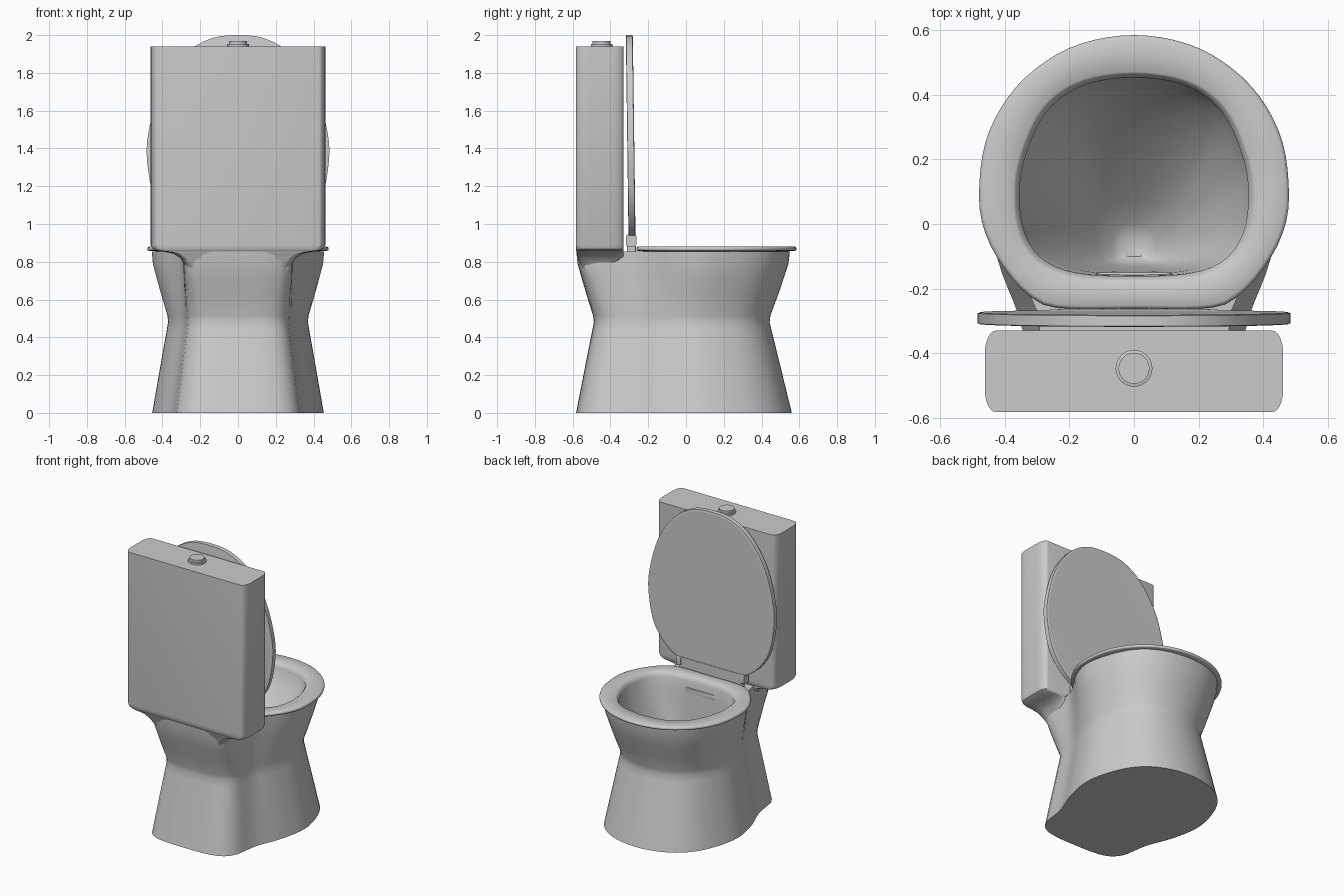
import bpy, bmesh, math
from mathutils import Vector

if "Cube" in bpy.data.objects:
    bpy.data.objects.remove(bpy.data.objects["Cube"])


def outline(half, n=72):
    """Closed smooth outline from a half profile (x >= 0, first and last on the axis)."""
    pts = [Vector(p) for p in half]
    pts += [Vector((-p.x, p.y)) for p in reversed(pts[1:-1])]
    m, dense = len(pts), []
    for i in range(m):
        a, b, c, d = (pts[(i + k) % m] for k in (-1, 0, 1, 2))
        for j in range(16):
            t = j / 16
            dense.append(0.5 * (2 * b + (c - a) * t + (2 * a - 5 * b + 4 * c - d) * t * t
                                + (3 * b - a - 3 * c + d) * t ** 3))
    # resample evenly by length
    dense.append(dense[0])
    lens = [0.0]
    for p, q in zip(dense, dense[1:]):
        lens.append(lens[-1] + (q - p).length)
    out, k = [], 0
    for i in range(n):
        s = lens[-1] * i / n
        while lens[k + 1] < s:
            k += 1
        out.append(dense[k].lerp(dense[k + 1], (s - lens[k]) / max(lens[k + 1] - lens[k], 1e-9)))
    return out


def flat(ol, z, s=1.0, cy=0.0, dy=0.0):
    """Outline laid at height z, scaled about (0, cy) and shifted by dy."""
    return [Vector((p.x * s, cy + (p.y - cy) * s + dy, z)) for p in ol]


def mix(a, b, t):
    return [p.lerp(q, t) for p, q in zip(a, b)]


def loft(name, rings, closed=False, angle=38):
    bm = bmesh.new()
    vr = [[bm.verts.new(p) for p in r] for r in rings]
    n = len(vr[0])
    for a, b in list(zip(vr, vr[1:])) + ([(vr[-1], vr[0])] if closed else []):
        for i in range(n):
            j = (i + 1) % n
            bm.faces.new((a[i], a[j], b[j], b[i]))
    if not closed:
        bm.faces.new(vr[0])
        bm.faces.new(vr[-1])
    bmesh.ops.recalc_face_normals(bm, faces=bm.faces)
    me = bpy.data.meshes.new(name)
    bm.to_mesh(me)
    bm.free()
    ob = bpy.data.objects.new(name, me)
    bpy.context.collection.objects.link(ob)
    bpy.ops.object.select_all(action='DESELECT')
    ob.select_set(True)
    bpy.context.view_layer.objects.active = ob
    bpy.ops.object.shade_smooth_by_angle(angle=math.radians(angle))
    return ob


def rounded_rect(w, y0, y1, z, rx=0.035, ry=None, seg=6):
    ry = ry or rx
    pts = []
    for cx, cy, a0 in ((w - rx, y1 - ry, 0), (rx - w, y1 - ry, 90), (rx - w, y0 + ry, 180), (w - rx, y0 + ry, 270)):
        for i in range(seg + 1):
            a = math.radians(a0 + 90 * i / seg)
            pts.append(Vector((cx + rx * math.cos(a), cy + ry * math.sin(a), z)))
    return pts


def circle(r, y, z, n=32):
    return [Vector((r * math.cos(2 * math.pi * i / n), y + r * math.sin(2 * math.pi * i / n), z)) for i in range(n)]


# outlines seen from above
foot = outline([(0, .56), (.22, .51), (.37, .37), (.452, .12), (.425, -.1), (.355, -.29),
                (.335, -.40), (.32, -.48), (.265, -.548), (.16, -.577), (0, -.582)])
deck = outline([(0, .55), (.22, .505), (.37, .37), (.455, .12), (.425, -.05), (.34, -.19),
                (.295, -.29), (.292, -.40), (.288, -.51), (.255, -.562), (.15, -.579), (0, -.58)])
seat_out = outline([(0, .585), (.2, .545), (.36, .43), (.455, .27), (.48, .09), (.46, -.03),
                    (.40, -.14), (.32, -.225), (.23, -.26), (0, -.262)])
hole = outline([(0, .465), (.17, .437), (.285, .35), (.352, .2), (.367, .08), (.35, -.035),
                (.29, -.12), (.18, -.163), (0, -.172)])

# pedestal with the deep bowl sunk into it
waist = flat(foot, .48, .815, -.02, -.01)
top = flat(deck, .855)
rings = [flat(foot, 0), flat(foot, .24, .908, -.02, -.005), flat(foot, .44, .83, -.02, -.009), waist,
         flat(foot, .515, .822, -.02, -.01)]
for t, z in ((.4, .62), (.72, .72), (.93, .79)):
    r = mix(waist, top, t)
    for p in r:
        p.z = z
    rings.append(r)
rings.append(top)
for z, s, dy in ((.855, .98, 0), (.83, .96, 0), (.76, .90, -.012), (.66, .78, -.045), (.56, .64, -.085),
                 (.46, .48, -.13), (.37, .32, -.17), (.31, .19, -.20), (.29, .10, -.21)):
    rings.append(flat(hole, z, s, .14, dy))
loft("bowl_pedestal", rings)

# seat ring
loft("seat", [flat(seat_out, .858, .98, .14), flat(seat_out, .860, .995, .14), flat(seat_out, .868, 1, .14),
              flat(seat_out, .876, .995, .14), flat(seat_out, .881, .975, .14),
              flat(hole, .881, 1.02, .14), flat(hole, .875, 1, .14), flat(hole, .858, .97, .14),
              flat(hole, .85, .965, .14)], closed=True, angle=60)

# raised lid, leaning slightly back
lid_ol = outline([(0, 2.0), (.15, 1.98), (.29, 1.89), (.41, 1.71), (.475, 1.48), (.48, 1.32),
                  (.44, 1.13), (.35, 1.0), (.25, .935), (.15, .925), (0, .925)])


def lid_ring(y, s):
    return [Vector((p.x * s, y - (p.y - .9) * .013, 1.42 + (p.y - 1.42) * s)) for p in lid_ol]


loft("lid", [lid_ring(-.304, .985), lid_ring(-.302, 1), lid_ring(-.270, 1),
             lid_ring(-.267, .985), lid_ring(-.267, .97)], angle=30)

# hinge bar with end knuckles
loft("hinge_bar", [rounded_rect(.24, -.312, -.264, z, .012) for z in (.85, .945)])
for side in (-1, 1):
    knuckle = [[Vector((side * x, -.29 + q.x, .912 + q.y)) for q in rounded_rect(.027, -.032, .034, 0, .012)]
               for x in (.225, .26)]
    loft("hinge_knuckle_" + ("left" if side < 0 else "right"), knuckle)

# cistern with a flared neck blending into the pedestal
loft("cistern", [rounded_rect(w, y0, -.33, z, .035, .07) for z, w, y0 in
                 ((.70, .24, -.51), (.78, .280, -.555), (.82, .305, -.570), (.842, .34, -.576),
                  (.852, .385, -.579), (.858, .43, -.581), (.868, .452, -.582), (.89, .462, -.583),
                  (1.94, .462, -.583))])

# flush button
loft("flush_button", [circle(r, -.447, z) for r, z in
                      ((.057, 1.93), (.057, 1.952), (.048, 1.954), (.048, 1.969))])

# water outlet under the rear rim
outlet = []
for y in (-.185, -.154, -.150):
    s = .92 if y > -.152 else 1
    outlet.append([Vector((p.x * s, y, .79 + p.y * s)) for p in rounded_rect(.12, -.018, .018, 0, .016)])
loft("water_outlet", outlet)
